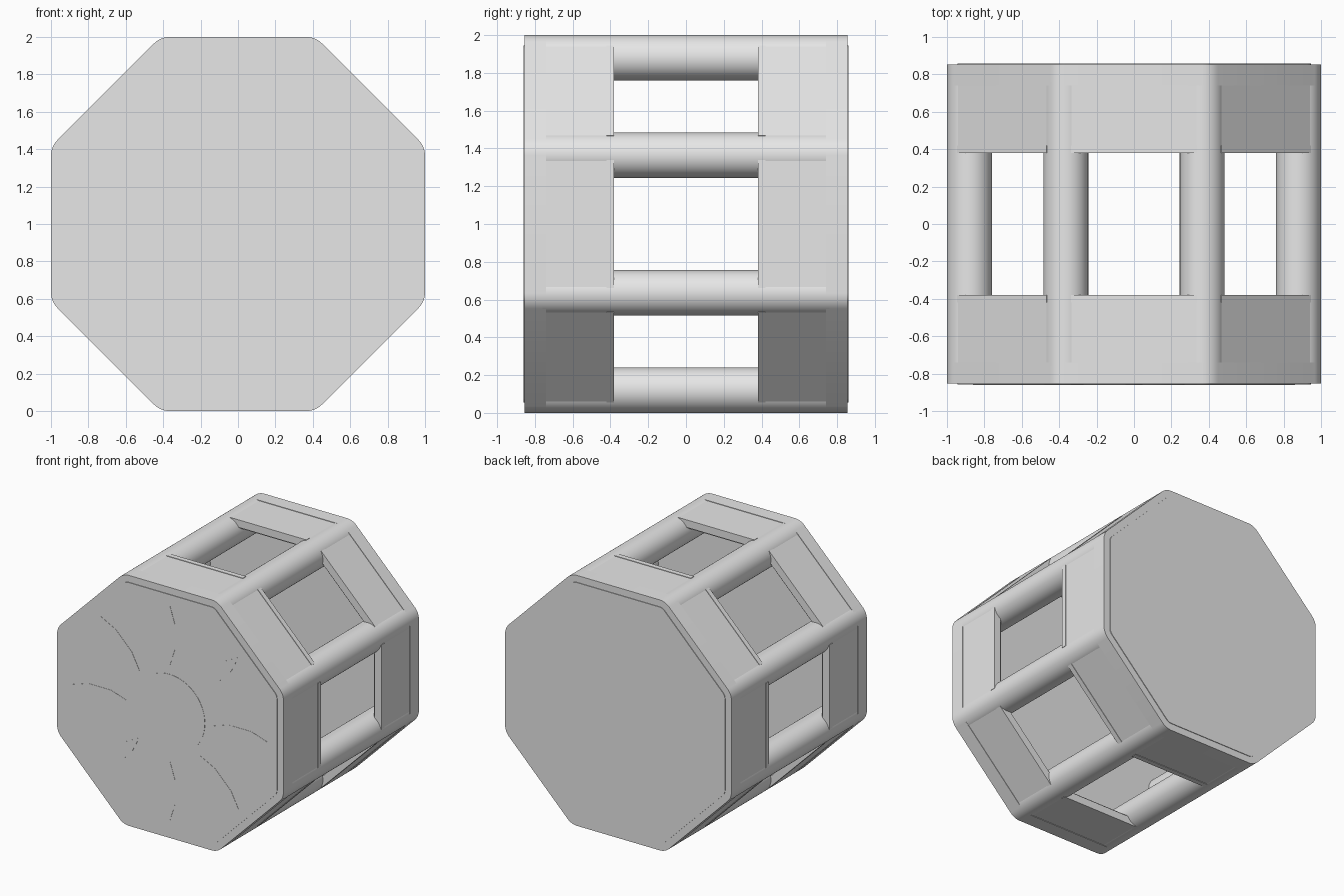
import bpy, bmesh
from math import pi, sin, cos, tan
from mathutils import Matrix, Vector

if "Cube" in bpy.data.objects:
    bpy.data.objects.remove(bpy.data.objects["Cube"])

ROD = 0.12                      # rod radius, also the corner rounding
CORE = 1 - ROD                  # apothem of the octagon through the rod centres
HALF = CORE * tan(pi / 8)       # half of one side between rod centres
OPEN, CAP, END = 0.38, 0.74, 0.854

grey = bpy.data.materials.new("plain grey")
grey.use_nodes = True
grey.diffuse_color = (0.8, 0.8, 0.8, 1)
grey.node_tree.nodes["Principled BSDF"].inputs["Base Color"].default_value = (0.8, 0.8, 0.8, 1)


def prism(name, outline, y0, y1, turn=0.0, smooth=True):
    """Extrude an (x, z) outline along y, turned about the main axis."""
    bm = bmesh.new()
    face = bm.faces.new([bm.verts.new((x, y0, z)) for x, z in outline])
    ext = bmesh.ops.extrude_face_region(bm, geom=[face])
    moved = [g for g in ext["geom"] if isinstance(g, bmesh.types.BMVert)]
    bmesh.ops.translate(bm, verts=moved, vec=(0, y1 - y0, 0))
    bmesh.ops.recalc_face_normals(bm, faces=bm.faces)
    place = Matrix.Translation(Vector((0, 0, 1))) @ Matrix.Rotation(turn, 4, "Y")
    bmesh.ops.transform(bm, matrix=place, verts=bm.verts)
    mesh = bpy.data.meshes.new(name)
    bm.to_mesh(mesh)
    bm.free()
    mesh.materials.append(grey)
    obj = bpy.data.objects.new(name, mesh)
    bpy.context.collection.objects.link(obj)
    if smooth:
        bpy.ops.object.select_all(action="DESELECT")
        obj.select_set(True)
        bpy.context.view_layer.objects.active = obj
        bpy.ops.object.shade_smooth_by_angle(angle=pi / 6)
    return obj


def circle(radius, count, cx=0.0, cz=0.0):
    return [(cx + radius * cos(2 * pi * i / count), cz + radius * sin(2 * pi * i / count))
            for i in range(count)]


def rounded_octagon(radius, steps=6):
    """Octagon around the rod centres, offset outward with round corners."""
    points = []
    for k in range(8):
        middle = pi / 8 + k * pi / 4
        centre = CORE / cos(pi / 8)
        for i in range(steps + 1):
            a = middle + (i / steps - 0.5) * pi / 4
            points.append((centre * cos(middle) + radius * cos(a),
                           centre * sin(middle) + radius * sin(a)))
    return points


def slab(half_width, low, high):
    return [(-half_width, low), (half_width, low), (half_width, high), (-half_width, high)]


# End caps with slightly raised face plates
for side, label in ((-1, "front"), (1, "back")):
    prism(label + "_cap", rounded_octagon(ROD), side * CAP, side * END)
    prism(label + "_face_plate", rounded_octagon(ROD - 0.055), side * END, side * (END + 0.005))

# Corner rods, collar panels and the lips that frame each opening
for k in range(8):
    turn = k * pi / 4
    prism(f"rod_{k}", circle(ROD, 48, HALF, CORE), -CAP - 0.02, CAP + 0.02, turn)
    for side, label in ((-1, "front"), (1, "back")):
        prism(f"{label}_panel_{k}", slab(HALF, 0.93, 0.996),
              side * (OPEN + 0.01), side * (CAP + 0.01), turn, False)
        prism(f"{label}_lip_{k}", slab(HALF - 0.027, 0.94, 1.0),
              side * OPEN, side * (OPEN + 0.04), turn, False)

# Thin sun relief on the front
prism("sun_disc", circle(0.31, 48), -END, -END - 0.007)
petal = [(0, 0.38), (0.045, 0.52), (0.045, 0.72), (0, 0.86), (-0.045, 0.72), (-0.045, 0.52)]
for k in range(8):
    prism(f"sun_ray_{k}", petal, -END, -END - 0.007, k * pi / 4, False)
